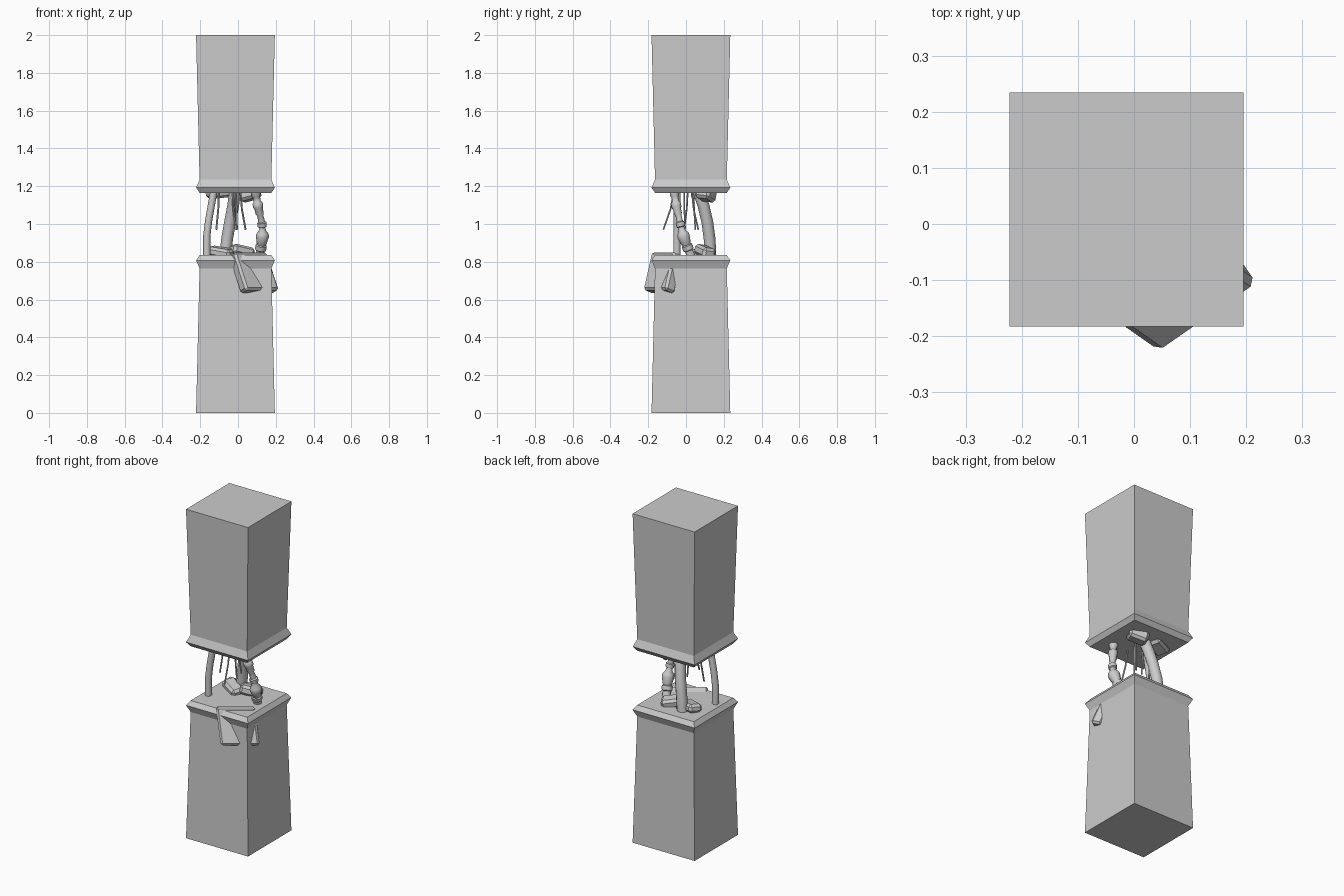
import bpy, bmesh, math
from mathutils import Vector, Matrix, Euler

if "Cube" in bpy.data.objects:
    bpy.data.objects.remove(bpy.data.objects["Cube"])

UP = Vector((0, 0, 1))


def finish(bm, name, angle=30):
    bmesh.ops.recalc_face_normals(bm, faces=bm.faces)
    me = bpy.data.meshes.new(name)
    bm.to_mesh(me)
    bm.free()
    ob = bpy.data.objects.new(name, me)
    bpy.context.collection.objects.link(ob)
    bpy.ops.object.select_all(action='DESELECT')
    bpy.context.view_layer.objects.active = ob
    ob.select_set(True)
    bpy.ops.object.shade_smooth_by_angle(angle=math.radians(angle))
    return ob


def tube(name, path, radii, sides=10, phase=0.0, angle=40):
    """Closed tube through an upward path with one radius per point."""
    pts = [Vector(p) for p in path]
    bm = bmesh.new()
    rings = []
    for i, p in enumerate(pts):
        t = pts[min(i + 1, len(pts) - 1)] - pts[max(i - 1, 0)]
        q = UP.rotation_difference(t.normalized())
        rings.append([bm.verts.new(p + q @ Vector((
            radii[i] * math.cos(phase + k * math.tau / sides),
            radii[i] * math.sin(phase + k * math.tau / sides), 0)))
            for k in range(sides)])
    for a, b in zip(rings, rings[1:]):
        for k in range(sides):
            n = (k + 1) % sides
            bm.faces.new((a[k], a[n], b[n], b[k]))
    bm.faces.new(rings[0][::-1])
    bm.faces.new(rings[-1])
    return finish(bm, name, angle)


def along(path, t):
    """Point at fraction t of a polyline."""
    f = t * (len(path) - 1)
    i = min(int(f), len(path) - 2)
    return Vector(path[i]).lerp(Vector(path[i + 1]), f - i)


def chunk(name, matrix, size, bevel=0.014):
    """Chipped block of rubble."""
    bm = bmesh.new()
    bmesh.ops.create_cube(bm, size=1, matrix=matrix @ Matrix.Diagonal((*size, 1)))
    bmesh.ops.bevel(bm, geom=bm.edges[:], offset=bevel, segments=1, affect='EDGES')
    return finish(bm, name, 20)


# two mirrored column halves with a flared, chamfered broken end
profile = [(0, .2085), (.765, .19), (.808, .2085), (.835, .19)]
for name, flip in (("lower_column", False), ("upper_column", True)):
    rows = [(2 - z, r) for z, r in reversed(profile)] if flip else profile
    tube(name, [(-.0135, .026, z) for z, r in rows],
         [r * math.sqrt(2) for z, r in rows], 4, math.pi / 4, 20)

# bent pipes joining the halves
tube("thin_pipe", [(-.165, -.048, .82), (-.165, -.048, .94), (-.155, -.048, 1.02),
                   (-.125, -.046, 1.19)], [.019] * 4)
tube("thick_pipe", [(-.068, .13, .82), (-.058, .125, .92), (-.042, .113, 1.01),
                    (-.025, .092, 1.1), (-.014, .06, 1.19)], [.031] * 5, 12)

# jointed conduit: radius swells at each joint
path = [(.112, .03, .82), (.13, -.012, .93), (.128, -.03, 1.0), (.107, -.05, 1.09), (.088, -.066, 1.19)]
steps = [(0, .024), (.09, .022), (.1, .03), (.15, .03), (.16, .024), (.19, .028),
         (.27, .035), (.32, .031), (.38, .019), (.44, .017), (.45, .024), (.52, .025),
         (.53, .018), (.62, .016), (.66, .022), (.72, .022), (.75, .027), (.8, .027),
         (.82, .02), (.88, .019), (.9, .025), (1, .025)]
tube("jointed_conduit", [along(path, t) for t, r in steps], [r for t, r in steps], 10)

# loose wires hanging from the upper half
wires = [((-.1, .01), (-.115, -.01)), ((-.01, -.065), (-.006, -.12)),
         ((.012, .03), (.04, .065)), ((-.015, -.01), (-.005, -.005)),
         ((-.03, .04), (-.012, .05))]
for i, (a, b) in enumerate(wires):
    mid = (a[0] * .7 + b[0] * .3, a[1] * .7 + b[1] * .3)
    tube(f"loose_wire_{i}", [(*b, .97), (*mid, 1.08), (*a, 1.18)], [.005] * 3, 6)

# rubble on the lower half and stuck under the upper half
rubble = [((-.09, .085, .85), (.14, .08, .05), (.1, .15, -.5)),
          ((.02, .1, .855), (.125, .075, .055), (-.15, .2, .45)),
          ((-.1, .085, 1.165), (.13, .085, .05), (.1, -.1, .4)),
          ((.06, .105, 1.158), (.11, .085, .065), (-.1, -.25, -.4))]
for i, (loc, size, rot) in enumerate(rubble):
    chunk(f"rubble_{i}", Matrix.Translation(loc) @ Euler(rot).to_matrix().to_4x4(), size)

# large slab wedged through the front right corner
u = Vector((.82, .57, 0)).normalized()
w = Vector((.065, -.045, -.2))
w = (w - u * w.dot(u)).normalized()
n = u.cross(w)
if n.y < 0:
    n = -n
length, drop, thick = .215, .215, .065
centre = Vector((-.02, -.185, .853)) + u * length / 2 + Vector((.065, -.045, -.2)) / 2 + n * thick / 2
shear = Matrix((u, Vector((.3, -.21, -.93)), n)).transposed().to_4x4()
chunk("corner_slab", Matrix.Translation(centre) @ shear, (length, drop, thick), .012)
